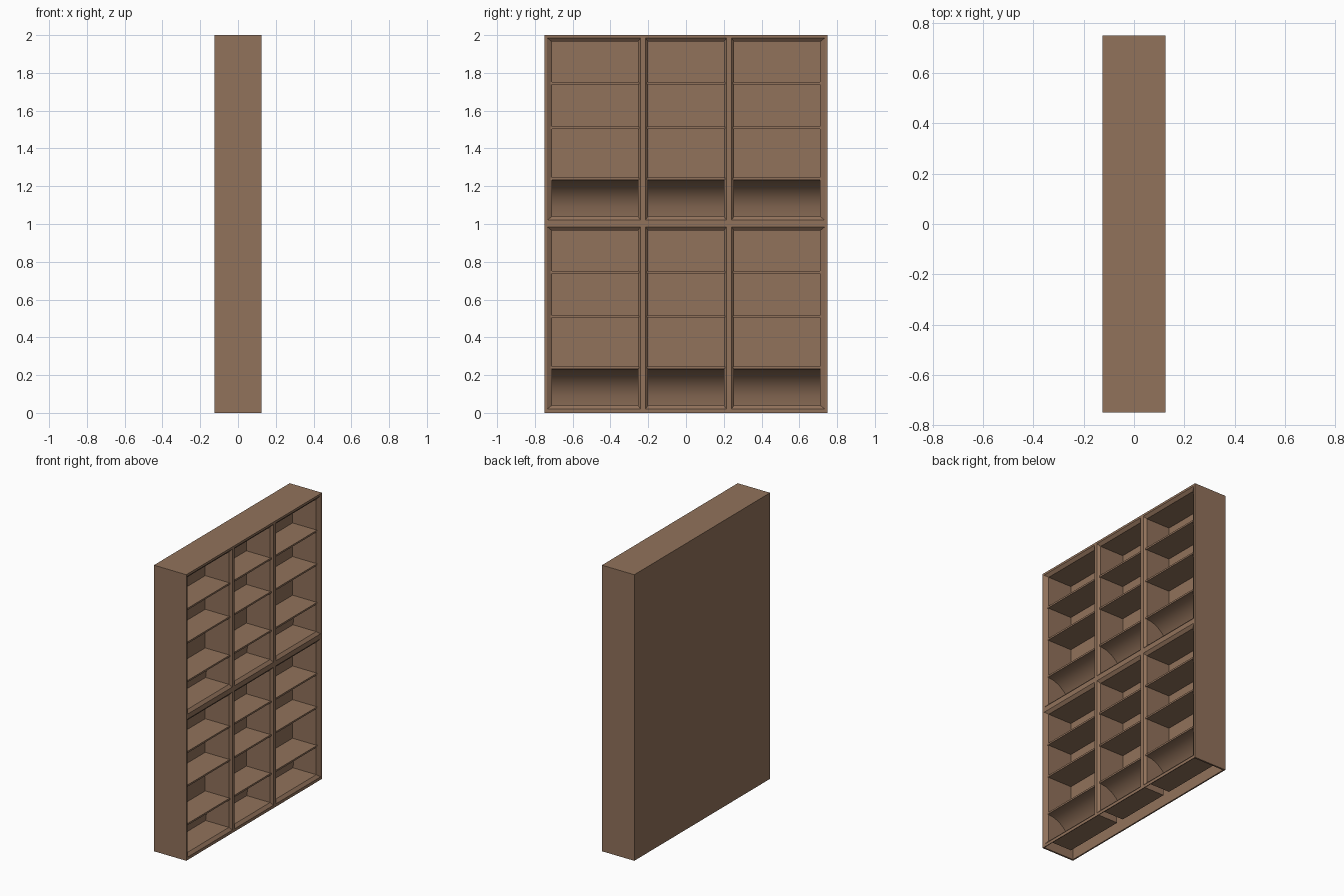
import bpy, bmesh, math

if "Cube" in bpy.data.objects:
    bpy.data.objects.remove(bpy.data.objects["Cube"])

wood = bpy.data.materials.new("brown wood")
wood.diffuse_color = (0.285, 0.168, 0.104, 1)
wood.use_nodes = True
wood.node_tree.nodes["Principled BSDF"].inputs["Base Color"].default_value = wood.diffuse_color

FRONT, BACK, TRAY_BACK = 0.125, -0.125, -0.075


def finish(name, bm, smooth=False):
    bmesh.ops.recalc_face_normals(bm, faces=bm.faces)
    me = bpy.data.meshes.new(name)
    bm.to_mesh(me)
    bm.free()
    me.materials.append(wood)
    for p in me.polygons:
        p.use_smooth = smooth
    ob = bpy.data.objects.new(name, me)
    bpy.context.collection.objects.link(ob)
    return ob


def box(name, x0, x1, y0, y1, z0, z1):
    bm = bmesh.new()
    bmesh.ops.create_cube(bm, size=1)
    for v in bm.verts:
        v.co = ((x0 + x1) / 2 + v.co.x * (x1 - x0),
                (y0 + y1) / 2 + v.co.y * (y1 - y0),
                (z0 + z1) / 2 + v.co.z * (z1 - z0))
    return finish(name, bm)


def tray(name, outer, inner, z):
    """Open compartment: chamfered mouth, straight walls and a back."""
    bm = bmesh.new()
    rings = []
    for x, (y0, y1), (z0, z1) in ((FRONT, outer, (z + 0.02, z + 0.985)),
                                  (0.108, inner, (z + 0.04, z + 0.965)),
                                  (TRAY_BACK, inner, (z + 0.04, z + 0.965))):
        rings.append([bm.verts.new((x, a, b)) for a, b in
                      ((y0, z0), (y1, z0), (y1, z1), (y0, z1))])
    for r, s in zip(rings, rings[1:]):
        for i in range(4):
            j = (i + 1) % 4
            bm.faces.new((r[i], r[j], s[j], s[i]))
    bm.faces.new(rings[-1])
    ob = finish(name, bm)
    # walls face into the compartment
    if ob.data.polygons[-1].normal.x < 0:
        ob.data.flip_normals()


def curved_back(name, y0, y1, z_low, z_high):
    """Quarter-round panel from the shelf front down to the tray back."""
    bm = bmesh.new()
    n, prev = 6, None
    for i in range(n + 1):
        a = math.pi / 2 * i / n
        x = 0.112 - (0.112 - TRAY_BACK - 0.003) * math.sin(a)
        zz = z_low + (z_high - z_low) * math.cos(a)
        cur = [bm.verts.new((x, y, zz)) for y in (y0, y1)]
        if prev:
            bm.faces.new((prev[0], prev[1], cur[1], cur[0]))
        prev = cur
    ob = finish(name, bm, True)
    if ob.data.polygons[-1].normal.x < 0:
        ob.data.flip_normals()


# outer case, open underneath
box("back_panel", BACK, BACK + 0.01, -0.75, 0.75, 0, 2)
for s, side in ((-1, "left"), (1, "right")):
    a, b = sorted((s * 0.75, s * 0.738))
    box(side + "_side_panel", BACK + 0.01, 0.12, a, b, 0, 2)
box("top_panel", BACK + 0.01, 0.12, -0.738, 0.738, 1.988, 2)

# front frame
rails = ((0, 0.02), (0.985, 1.02), (1.985, 2))
stiles = ((-0.75, -0.735), (-0.24, -0.215), (0.215, 0.24), (0.735, 0.75))
for z0, z1 in rails:
    box("front_rail", 0.12, FRONT, -0.75, 0.75, z0, z1)
for y0, y1 in stiles:
    for z0, z1 in ((0.02, 0.985), (1.02, 1.985)):
        box("front_stile", 0.12, FRONT, y0, y1, z0, z1)

# two stacked units of three columns, with shelves and curved bottom bays
columns = (((-0.735, -0.24), (-0.71, -0.255)),
           ((-0.215, 0.215), (-0.2, 0.2)),
           ((0.24, 0.735), (0.255, 0.71)))
for z in (0, 1):
    for outer, inner in columns:
        tray("compartment", outer, inner, z)
        for h in (0.24, 0.51, 0.745):
            box("shelf", TRAY_BACK, 0.114, inner[0] - 0.008, inner[1] + 0.008,
                z + h - 0.006, z + h + 0.006)
        curved_back("curved_back", inner[0], inner[1], z + 0.04, z + 0.233)
